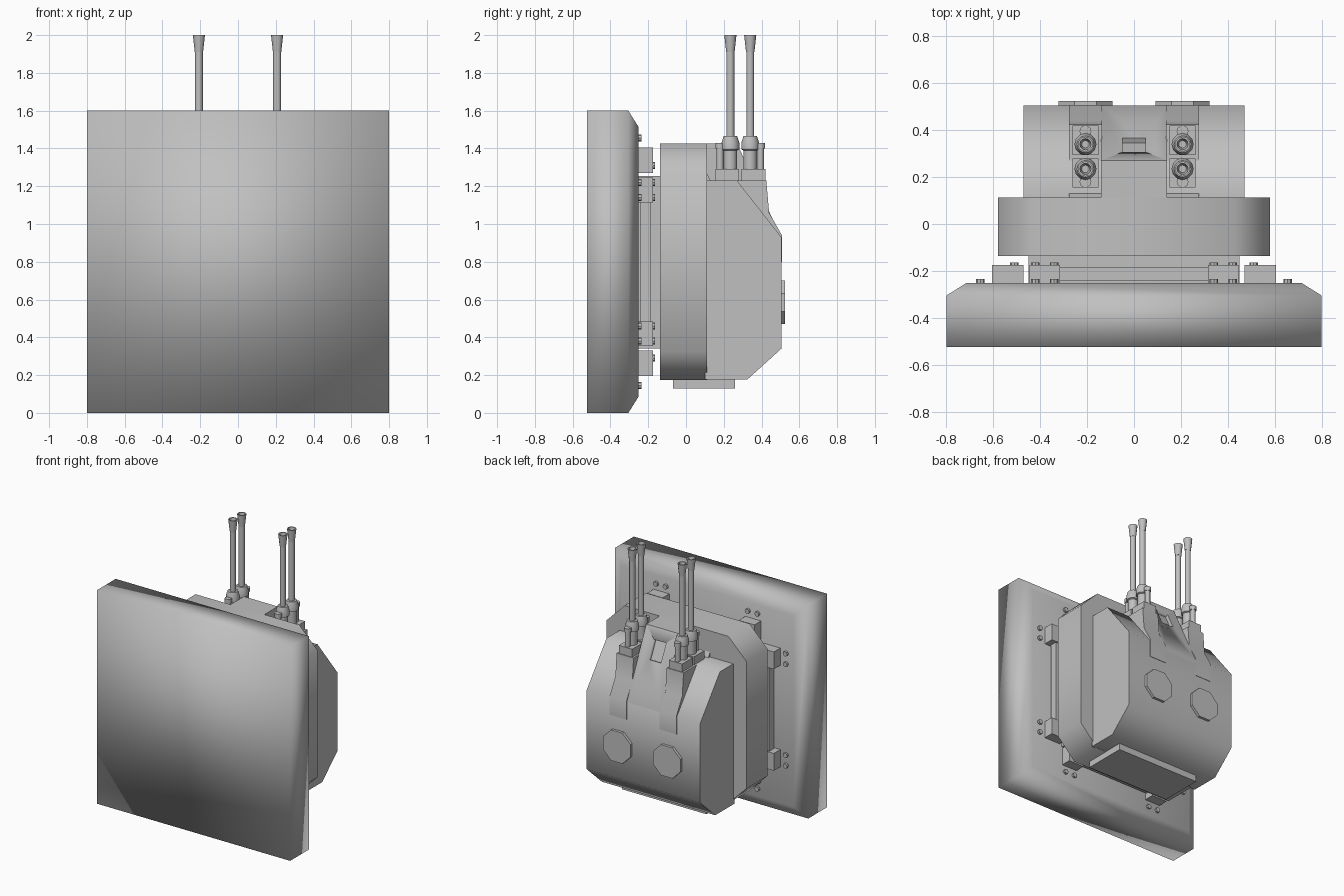
import bpy, bmesh, math
from mathutils import Matrix, Vector

if "Cube" in bpy.data.objects:
    bpy.data.objects.remove(bpy.data.objects["Cube"])

grey = bpy.data.materials.new("plain grey")
grey.diffuse_color = (0.53, 0.53, 0.53, 1)
grey.use_nodes = True
grey.node_tree.nodes["Principled BSDF"].inputs["Base Color"].default_value = grey.diffuse_color


def finish(name, bm, angle=40):
    """Turn a bmesh into a named, smooth shaded object (angle None = smooth everywhere)."""
    bmesh.ops.recalc_face_normals(bm, faces=bm.faces)
    me = bpy.data.meshes.new(name)
    bm.to_mesh(me)
    bm.free()
    me.materials.append(grey)
    for p in me.polygons:
        p.use_smooth = True
    if angle is not None:
        me.set_sharp_from_angle(angle=math.radians(angle))
    ob = bpy.data.objects.new(name, me)
    bpy.context.collection.objects.link(ob)
    return ob


def loft(name, rings, angle=40):
    bm = bmesh.new()
    vs = [[bm.verts.new(p) for p in r] for r in rings]
    n = len(vs[0])
    for a, b in zip(vs, vs[1:]):
        for i in range(n):
            bm.faces.new((a[i], a[(i + 1) % n], b[(i + 1) % n], b[i]))
    bm.faces.new(vs[0])
    bm.faces.new(vs[-1])
    return finish(name, bm, angle)


def prism_x(name, pts, x0, x1, angle=40):
    return loft(name, [[(x, y, z) for y, z in pts] for x in (x0, x1)], angle)


def box(name, x0, x1, y0, y1, z0, z1):
    return prism_x(name, [(y0, z0), (y1, z0), (y1, z1), (y0, z1)], x0, x1)


def lathe(name, x, y, profile, n=12, angle=40):
    """Round part standing on z, profile = (radius, z)."""
    t = [2 * math.pi * i / n for i in range(n)]
    return loft(name, [[(x + r * math.cos(a), y + r * math.sin(a), z) for a in t]
                       for r, z in profile], angle)


def disc_y(name, x, z, r, y0, y1, n=8, turn=0.0, angle=40):
    t = [2 * math.pi * (i + turn) / n for i in range(n)]
    return loft(name, [[(x + r * math.cos(a), y, z + r * math.sin(a)) for a in t]
                       for y in (y0, y1)], angle)


# Front shield panel with chamfered rear rim
def square(h, y):
    return [(-h, y, 0.8 - h), (h, y, 0.8 - h), (h, y, 0.8 + h), (-h, y, 0.8 + h)]


loft("shield_panel", [square(0.8, -0.525), square(0.8, -0.305), square(0.715, -0.252)], None)

# Neck plate between panel and body
box("neck_plate", -0.45, 0.45, -0.255, -0.12, 0.34, 1.255)


# Mounting brackets, bars and bolts: one side, turned four times about the panel centre
def turned(ob, k):
    c = Vector((0, 0, 0.8))
    ob.data.transform(Matrix.Translation(c) @ Matrix.Rotation(k * math.pi / 2, 4, 'Y')
                      @ Matrix.Translation(-c))


for k in range(4):
    turned(box("mount_bar", -0.34, 0.34, -0.24, -0.185, 1.30, 1.36), k)
    for s in (-1, 1):
        xa, xb = sorted((s * 0.315, s * 0.445))
        turned(box("mount_bracket", xa, xb, -0.255, -0.175, 1.27, 1.405), k)
        for bx in (0.34, 0.42):
            turned(disc_y("bracket_bolt", s * bx, 1.31, 0.018, -0.18, -0.163, 8), k)
            turned(disc_y("panel_bolt", s * bx, 1.455, 0.018, -0.255, -0.235, 8), k)

# Body: wide front block with chamfered corners
c = 0.15
oct_pts = [(-0.58 + c, 0.175), (0.58 - c, 0.175), (0.58, 0.175 + c), (0.58, 1.425 - c),
           (0.58 - c, 1.425), (-0.58 + c, 1.425), (-0.58, 1.425 - c), (-0.58, 0.175 + c)]
loft("body_front", [[(x, y, z) for x, z in oct_pts] for y in (-0.137, 0.112)], 50)

# Body: sloped rear block
prism_x("body_rear", [(0.10, 0.177), (0.325, 0.177), (0.505, 0.34), (0.505, 0.93),
                      (0.27, 1.23), (0.10, 1.23)], -0.47, 0.47, 60)

# Central raised spine, with a small recessed window in its slope
spine = prism_x("body_spine", [(0.10, 0.90), (0.505, 0.90), (0.505, 0.93), (0.27, 1.425),
                               (0.10, 1.425)], -0.14, 0.14)
bm = bmesh.new()
bmesh.ops.create_cube(bm, size=1, matrix=Matrix.Translation((0, 0.337, 1.284))
                      @ Matrix.Rotation(-math.atan2(0.495, 0.235), 4, 'X')
                      @ Matrix.Diagonal((0.10, 0.14, 0.05, 1)))
cutter = finish("window_cutter", bm)
cutter.hide_render = True
mod = spine.modifiers.new("window", 'BOOLEAN')
mod.operation, mod.solver, mod.object = 'DIFFERENCE', 'EXACT', cutter
dg = bpy.context.evaluated_depsgraph_get()
cut_mesh = bpy.data.meshes.new_from_object(spine.evaluated_get(dg))
spine.modifiers.clear()
spine.data = cut_mesh
bpy.data.objects.remove(cutter)

# Bottom plate
box("bottom_plate", -0.35, 0.35, -0.07, 0.26, 0.128, 0.19)

for s in (-1, 1):
    x = s * 0.207
    # Rear caps
    disc_y("rear_cap", x, 0.585, 0.124, 0.49, 0.525, 8, 0.5)
    # Exhaust housing running down the back
    prism_x("exhaust_housing", [(0.105, 0.8), (0.508, 0.8), (0.508, 0.94), (0.44, 1.06),
                                (0.425, 1.23), (0.13, 1.23), (0.105, 1.28)],
            x - 0.07, x + 0.07)
    # Two exhausts, mirrored front to back
    for y, d in ((0.235, -1), (0.34, 1)):
        y0, y1 = sorted((y - d * 0.045, y + d * 0.08))
        box("exhaust_block", x - 0.055, x + 0.055, y0, y1, 1.15, 1.29)
        lathe("exhaust_base", x, y, [(0.036, 1.27), (0.036, 1.39), (0.047, 1.395),
                                     (0.047, 1.43), (0.036, 1.465), (0.024, 1.465)], 12)
        lathe("exhaust_pipe", x, y, [(0.021, 1.44), (0.021, 1.92)], 12)
        lathe("exhaust_tip", x, y, [(0.022, 1.91), (0.032, 2.0), (0.024, 2.0),
                                    (0.016, 1.95)], 12)
        # Side rod and tie plate
        yr = y + d * 0.055
        lathe("side_rod", x, yr, [(0.019, 1.27), (0.019, 1.40), (0.025, 1.40),
                                  (0.025, 1.43)], 10)
        ya, yb = sorted((y, yr))
        box("tie_plate", x - 0.02, x + 0.02, ya, yb, 1.395, 1.425)
